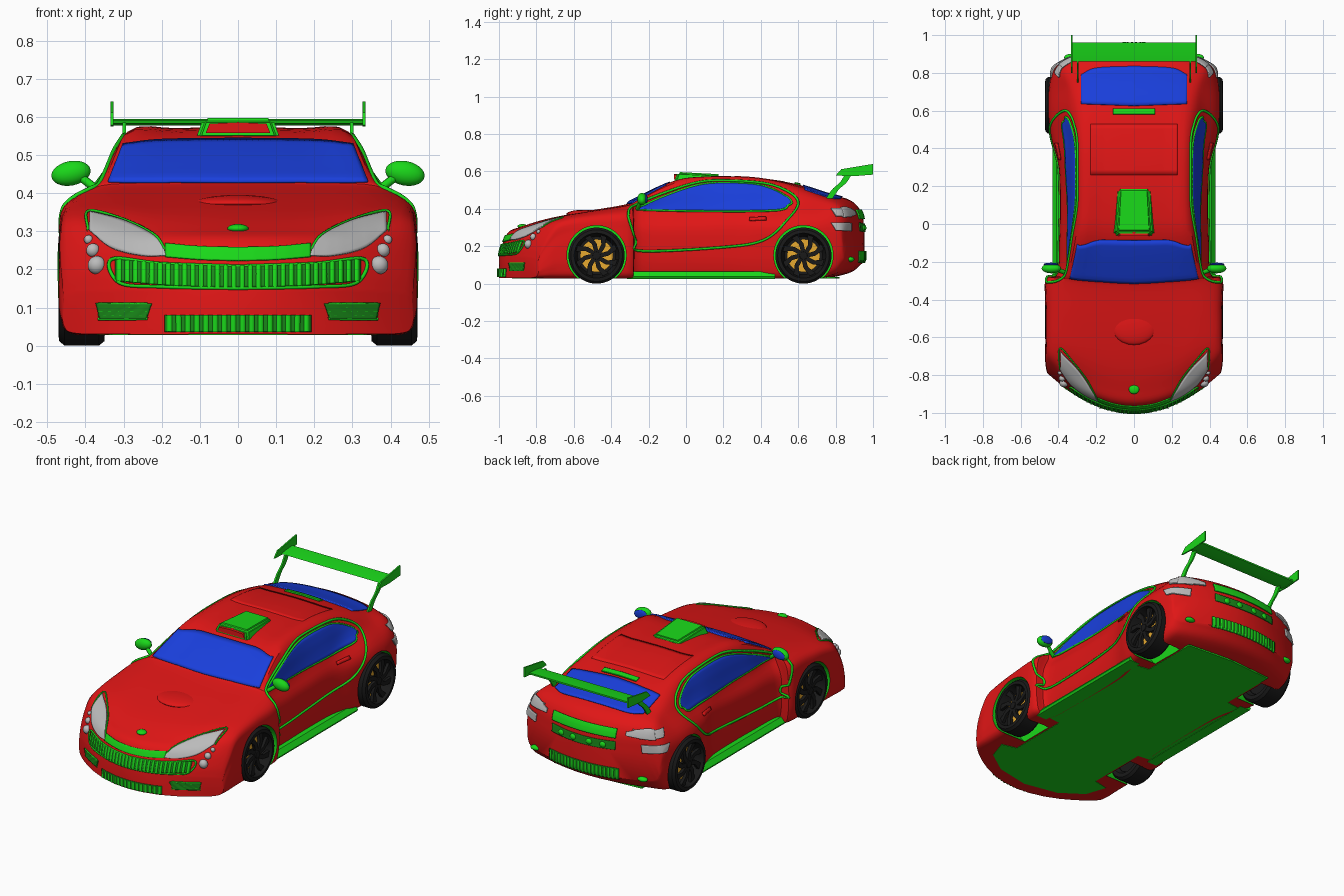
import bpy, bmesh, math
from mathutils import Vector, Matrix
from mathutils.bvhtree import BVHTree

if "Cube" in bpy.data.objects:
    bpy.data.objects.remove(bpy.data.objects["Cube"])

def mat(name, *c):
    m = bpy.data.materials.new(name)
    m.diffuse_color = (*c, 1)
    m.use_nodes = True
    m.node_tree.nodes["Principled BSDF"].inputs["Base Color"].default_value = m.diffuse_color
    return m
RED, GREEN, DARK = mat("red", .75, .008, .008), mat("green", .01, .68, .01), mat("dark_green", .01, .25, .01)
BLUE, BLACK, GOLD, GREY = mat("blue", .01, .05, .72), mat("black", .01, .01, .01), mat("gold", .8, .4, .03), mat("lamp", .5, .5, .5)

def link(name, data, m, mirror=True, thick=0):
    o = bpy.data.objects.new(name, data)
    bpy.context.collection.objects.link(o)
    data.materials.append(m)
    if mirror:
        o.modifiers.new("mirror", 'MIRROR')
    if thick:
        s = o.modifiers.new("solid", 'SOLIDIFY')
        s.thickness, s.offset = thick, 0
    return o

def from_bm(name, bm, m, mirror=True, thick=0):
    if not thick:
        bmesh.ops.recalc_face_normals(bm, faces=bm.faces)
    me = bpy.data.meshes.new(name)
    bm.to_mesh(me)
    bm.free()
    return link(name, me, m, mirror, thick)

def cr(pts, n):
    """Catmull-Rom resample to n points"""
    v = [Vector(p) for p in pts]
    v = [2*v[0]-v[1]] + v + [2*v[-1]-v[-2]]
    out = []
    for i in range(n):
        t = i/(n-1)*(len(pts)-1)
        k = min(int(t), len(pts)-2)
        f = t-k
        a, b, c, d = v[k:k+4]
        out.append(.5*(2*b + (c-a)*f + (2*a-5*b+4*c-d)*f*f + (3*b-a-3*c+d)*f**3))
    return out

# Body shell stations: y, side x, belt z, roof edge x, roof edge z, top z
ST = [(-1, .46, .13, .3, .14, .14), (-.985, .465, .19, .3, .2, .2), (-.95, .47, .26, .3, .27, .275),
      (-.88, .47, .32, .3, .31, .305), (-.75, .47, .345, .33, .355, .345), (-.55, .472, .36, .36, .385, .385),
      (-.33, .468, .37, .365, .413, .422), (-.285, .405, .385, .348, .437, .447), (-.07, .395, .385, .308, .535, .546),
      (.1, .392, .39, .293, .558, .57), (.3, .398, .4, .29, .558, .57), (.45, .432, .41, .29, .543, .556),
      (.6, .45, .42, .295, .51, .53), (.75, .45, .42, .305, .465, .483), (.88, .44, .4, .33, .43, .445),
      (.94, .43, .35, .33, .37, .375), (.955, .42, .25, .3, .265, .27)]
NP, NR = 37, 5*(len(ST)-1)+1
secs = []
for y, xm, zc, xr, zr, zt in ST:
    # sections bow in plan at both ends, and the tail tucks up
    bow = min(1, .94*(.1-y)**2) if y < .1 else -1.5*max(0, y-.3)**2
    zb = .03 + 3*max(0, y-.78)**2
    zs = zb + .76*(zc-zb)
    # belt inset: narrow on fenders, wider on doors and rear haunches
    xc = xm - (.02 if y < -.3 else .045 if y < .35 else .08 if y < .8 else .05)
    p = [(0, zb), (.7*xm, zb), (xm-.03, zb+.003), (xm-.005, zb+.25*(zs-zb)), (xm, zb+.6*(zs-zb)),
         (xm-.004, zs), (xc, zc), (xr, zr), (.55*xr, zr+.75*(zt-zr)), (0, zt)]
    secs.append([(x, y+bow*x*x, z) for x, z in cr(p, NP)])
rails = [cr([s[i] for s in secs], NR) for i in range(NP)]
bm = bmesh.new()
rings = []
for j in range(NR):
    h = [r[j] for r in rails]
    h[0].x = h[-1].x = 0
    rings.append([bm.verts.new(p) for p in h + [Vector((-p.x, p.y, p.z)) for p in h[-2:0:-1]]])
N = len(rings[0])
for a, b in zip(rings, rings[1:]):
    for i in range(N):
        bm.faces.new((a[i], a[(i+1) % N], b[(i+1) % N], b[i]))
for r in (rings[0], rings[-1]):
    for s in (1, -1):
        for k in range(NP//2):
            ids = [k, k+1, NP-2-k, NP-1-k]
            bm.faces.new([r[(s*i) % N] for i in dict.fromkeys(ids)])
bmesh.ops.recalc_face_normals(bm, faces=bm.faces)
bvh = BVHTree.FromBMesh(bm)
body = from_bm("body_shell", bm, RED, False)

# Wheel arches
WHEELS = [(s, y) for s in (1, -1) for y in (-.478, .628)]
bm = bmesh.new()
for s, y in WHEELS:
    bmesh.ops.create_cone(bm, cap_ends=True, segments=56, radius1=.159, radius2=.159, depth=.3,
                          matrix=Matrix.Translation((s*.44, y, .152)) @ Matrix.Rotation(math.pi/2, 4, 'Y'))
cutter = from_bm("arch_cutter", bm, GREEN, False)
cutter.hide_render = True
b = body.modifiers.new("arches", 'BOOLEAN')
b.object, b.operation, b.solver, b.material_mode = cutter, 'DIFFERENCE', 'EXACT', 'TRANSFER'
bpy.context.view_layer.objects.active = body
bpy.ops.object.modifier_apply(modifier="arches")
bpy.data.objects.remove(cutter)

def hit(a, c, axis, off=0):
    """Project a 2D point from Front, Back, Side or Top onto the body"""
    o, d = {'F': ((a, -2, c), (0, 1, 0)), 'B': ((a, 2, c), (0, -1, 0)),
            'S': ((2, a, c), (-1, 0, 0)), 'T': ((a, c, 2), (0, 0, -1))}[axis]
    o, d = Vector(o), Vector(d)
    p, n, _, _ = bvh.ray_cast(o, d)
    if p is None:
        p, n, _, _ = bvh.find_nearest(o + d*1.6)
    q = p + (n if n.dot(d) < 0 else -n)*off
    if abs(a) < 1e-6 and axis != 'S':
        q.x = 0
    return q

def patch(name, low, up, axis, m, off=.002, nu=28, nv=10):
    L, U = cr(low, nu), cr(up, nu)
    bm = bmesh.new()
    g = [[bm.verts.new(hit(*l.lerp(u, j/nv), axis, off)) for l, u in zip(L, U)] for j in range(nv+1)]
    for r, s in zip(g, g[1:]):
        for i in range(nu-1):
            bm.faces.new((r[i], r[i+1], s[i+1], s[i]))
    return from_bm(name, bm, m, True, .008)

def tubes(name, paths, axis, m, r=.005, closed=False, n=12):
    cu = bpy.data.curves.new(name, 'CURVE')
    cu.dimensions, cu.bevel_depth, cu.bevel_resolution = '3D', r, 1
    for path in paths:
        pts = cr(path, n)
        if axis:
            pts = [hit(p[0], p[1], axis, .002) for p in pts]
        sp = cu.splines.new('POLY')
        sp.points.add(len(pts)-1)
        for q, p in zip(sp.points, pts):
            q.co = (*p, 1)
        sp.use_cyclic_u = closed
    return link(name, cu, m)

def band(name, x, lo, hi, axis, m, lift=0, off=.002, ribs=0):
    """Centred strip whose ends rise by lift, with optional upright ribs"""
    rise = lambda t: lift*t*t
    edge = lambda z: [(x*t, z+rise(t)) for t in (0, .5, 1)]
    patch(name, edge(lo), edge(hi), axis, m, off)
    if ribs:
        ts = [(i+.5)/ribs for i in range(ribs)]
        tubes(name+"_ribs", [[(x*t, lo+rise(t)), (x*t, hi+rise(t))] for t in ts], axis, GREEN, .4*x/ribs, n=5)

def prism(name, pts, lo, hi, axis, m, mirror=True):
    i = 'XYZ'.index(axis)
    bm = bmesh.new()
    A, B = [[bm.verts.new((*p[:i], h, *p[i:])) for p in pts] for h in (lo, hi)]
    bm.faces.new(A)
    bm.faces.new(B)
    for k in range(len(pts)):
        j = (k+1) % len(pts)
        bm.faces.new((A[k], A[j], B[j], B[k]))
    return from_bm(name, bm, m, mirror)

def ball(name, loc, scale, m, tilt=0):
    bm = bmesh.new()
    bmesh.ops.create_uvsphere(bm, u_segments=24, v_segments=14, radius=1, matrix=Matrix.Translation(loc)
                              @ Matrix.Rotation(tilt, 4, 'Y') @ Matrix.Diagonal((*scale, 1)))
    return from_bm(name, bm, m, abs(loc[0]) > .01)

# Glass
patch("windshield", [(0, .426), (.34, .428)], [(0, .54), (.2, .537), (.3, .526)], 'F', BLUE)
patch("rear_window", [(0, .625), (.28, .635)], [(0, .835), (.2, .825), (.28, .79)], 'T', BLUE)
wl = [(-.26, .395), (.1, .387), (.48, .39), (.55, .42)]
wu = [(-.25, .41), (-.12, .465), (.05, .523), (.2, .538), (.4, .525), (.53, .47), (.565, .435)]
patch("side_window", wl, wu, 'S', BLUE)
tubes("window_trim", [wl + wu[::-1]], 'S', GREEN, .006, True, 70)

# Door outline, handle, skirts and floor
tubes("door_trim", [[(-.31, .36), (-.29, .41), (-.15, .473), (.05, .538), (.2, .551), (.42, .536), (.55, .49), (.6, .43),
                     (.55, .35), (.42, .235), (.2, .195), (-.24, .175), (-.27, .23), (-.31, .36)]], 'S', GREEN, .007, True, 90)
patch("door_handle", [(.34, .335), (.43, .338)], [(.34, .35), (.43, .353)], 'S', RED, .006, 6, 2)
prism("side_skirt", [(.36, .026), (.425, .026), (.432, .038), (.41, .064), (.36, .064)], -.315, .475, 'Y', GREEN)
prism("floor_pan", [(0, -.93), (.2, -.89), (.33, -.8), (.37, -.68), (.28, -.66), (.28, -.3), (.37, -.29), (.37, .45),
                    (.28, .46), (.28, .8), (0, .82)], .0275, .036, 'Z', GREEN)

# Front end
patch("headlight", [(.187, .235), (.25, .235), (.33, .255), (.388, .3)], [(.192, .25), (.22, .285), (.3, .325), (.388, .348)], 'F', GREY, .003)
tubes("headlight_trim", [[(.19, .25), (.22, .29), (.3, .33), (.392, .352), (.392, .3)]], 'F', GREEN, .004, n=30)
band("nose_bar", .19, .222, .256, 'F', GREEN, .01)
band("grille", .32, .152, .208, 'F', DARK, .017, ribs=15)
tubes("grille_frame", [[(0, .15), (.2, .154), (.31, .165), (.33, .226), (.2, .214), (0, .207)]], 'F', GREEN, n=60)
band("lower_intake", .19, .036, .08, 'F', DARK, ribs=8)
patch("corner_vent", [(.24, .07), (.36, .07)], [(.225, .11), (.37, .112)], 'F', DARK)
tubes("corner_vent_bars", [[(.235, .07+.01*i), (.365, .07+.01*i)] for i in range(5)], 'F', GREEN, .004)
for i, (x, z) in enumerate([(.392, .278), (.38, .25), (.37, .211)]):
    r = .012 + .006*i
    ball(f"corner_lamp_{i+1}", hit(x, z, 'F'), (r, r*.9, r), GREY)
ball("hood_oval", hit(0, .307, 'F'), (.028, .026, .012), GREEN)
ball("hood_bulge", (0, -.54, .372), (.12, .1, .023), RED)

# Rear end
band("tail_bar", .2, .345, .393, 'B', GREEN, off=.005)
band("tail_lower_bar", .2, .275, .32, 'B', DARK, .006)
for x in (.05, .13):
    ball("tail_round_lamp", hit(x, .298, 'B'), (.02, .014, .018), GREEN)
patch("tail_lamp_rear", [(.25, .365), (.395, .352)], [(.25, .385), (.33, .405), (.375, .405)], 'B', GREY, .006)
for i, z in enumerate((.355, .28)):
    patch(f"tail_lamp_side_{i+1}", [(.8, z+.005), (.88, z)], [(.775, z+.045), (.88, z+.045)], 'S', GREY, .004)
band("rear_grille", .22, .115, .175, 'B', DARK, ribs=10)
ball("rear_marker", hit(.34, .13, 'B'), (.03, .02, .014), GREEN)

# Roof parts
band("roof_slot", .11, .58, .61, 'T', GREEN, off=.005)
band("roof_panel", .23, .26, .53, 'T', RED, off=-.002)
bm = bmesh.new()
bmesh.ops.create_cube(bm, size=1)
for v in bm.verts:
    back, top = v.co.y > 0, v.co.z > 0
    w = .112 - .02*top - .012*back
    v.co = (math.copysign(w, v.co.x), .185 if back else -.065+.02*top, .54+(.057-.012*back)*top)
bmesh.ops.bevel(bm, geom=bm.edges[:], offset=.012, segments=3, affect='EDGES')
from_bm("roof_scoop", bm, GREEN, False)
prism("scoop_mouth", [(0, .557), (.085, .557), (.075, .582), (0, .586)], -.064, -.03, 'Y', RED)

# Door mirrors
ball("mirror_housing", (.438, -.235, .452), (.052, .026, .032), GREEN, .2)
ball("mirror_glass", (.44, -.213, .453), (.04, .008, .024), BLUE, .2)
tubes("mirror_stalk", [[(.345, -.26, .395), (.37, -.255, .41), (.41, -.24, .44)]], None, GREEN, .012)

# Rear wing
prism("wing_blade", [(.86, .583), (.9, .577), (.96, .585), (.96, .594), (.9, .59)], -.33, .33, 'X', GREEN, False)
prism("wing_endplate", [(.8, .578), (.9, .575), (1, .583), (1, .64), (.83, .612)], .326, .334, 'X', GREEN)
mid = cr([(.765, .455), (.8, .505), (.84, .54), (.868, .585)], 9)
prism("wing_strut", [(p.x-.018, p.y) for p in mid] + [(p.x+.018, p.y) for p in mid[::-1]], .294, .303, 'X', GREEN)

# Wheels
def lathe(name, prof, s, y, m):
    bm = bmesh.new()
    vs = [bm.verts.new((s*x, y, .15+r)) for r, x in prof]
    es = [bm.edges.new(e) for e in zip(vs, vs[1:])]
    bmesh.ops.spin(bm, geom=vs+es, cent=(0, y, .15), axis=(1, 0, 0), angle=2*math.pi, steps=48, use_merge=True)
    bmesh.ops.remove_doubles(bm, verts=bm.verts, dist=1e-5)
    from_bm(name, bm, m, False)

for s, y in WHEELS:
    tag = ("front" if y < 0 else "rear") + ("_left" if s > 0 else "_right")
    lathe("tyre_"+tag, [(.1, .37), (.115, .35), (.138, .35), (.15, .365), (.15, .455), (.138, .469),
                        (.12, .471), (.108, .42), (.1, .37)], s, y, BLACK)
    lathe("rim_back_"+tag, [(0, .38), (.105, .38), (.112, .42)], s, y, BLACK)
    lathe("brake_disc_"+tag, [(0, .41), (.088, .41), (.088, .425), (0, .425)], s, y, GOLD)
    lathe("hub_"+tag, [(0, .464), (.02, .462), (.027, .42)], s, y, BLACK)
    bm = bmesh.new()
    for k in range(8):
        a = k*math.pi/4
        q = [(.02, a-.6), (.065, a), (.114, a+.3), (.114, a+.6), (.065, a+.38), (.02, a+.6)]
        A, B = [[bm.verts.new((s*x, y+r*math.cos(t), .15+r*math.sin(t))) for r, t in q] for x in (.44, .457)]
        bm.faces.new(A)
        bm.faces.new(B)
        for i in range(6):
            bm.faces.new((A[i-1], A[i], B[i], B[i-1]))
    from_bm("spokes_"+tag, bm, BLACK, False)

# Smooth shading
for o in bpy.data.objects:
    o.select_set(o.type == 'MESH')
bpy.context.view_layer.objects.active = body
bpy.ops.object.shade_smooth_by_angle(angle=math.radians(35))
